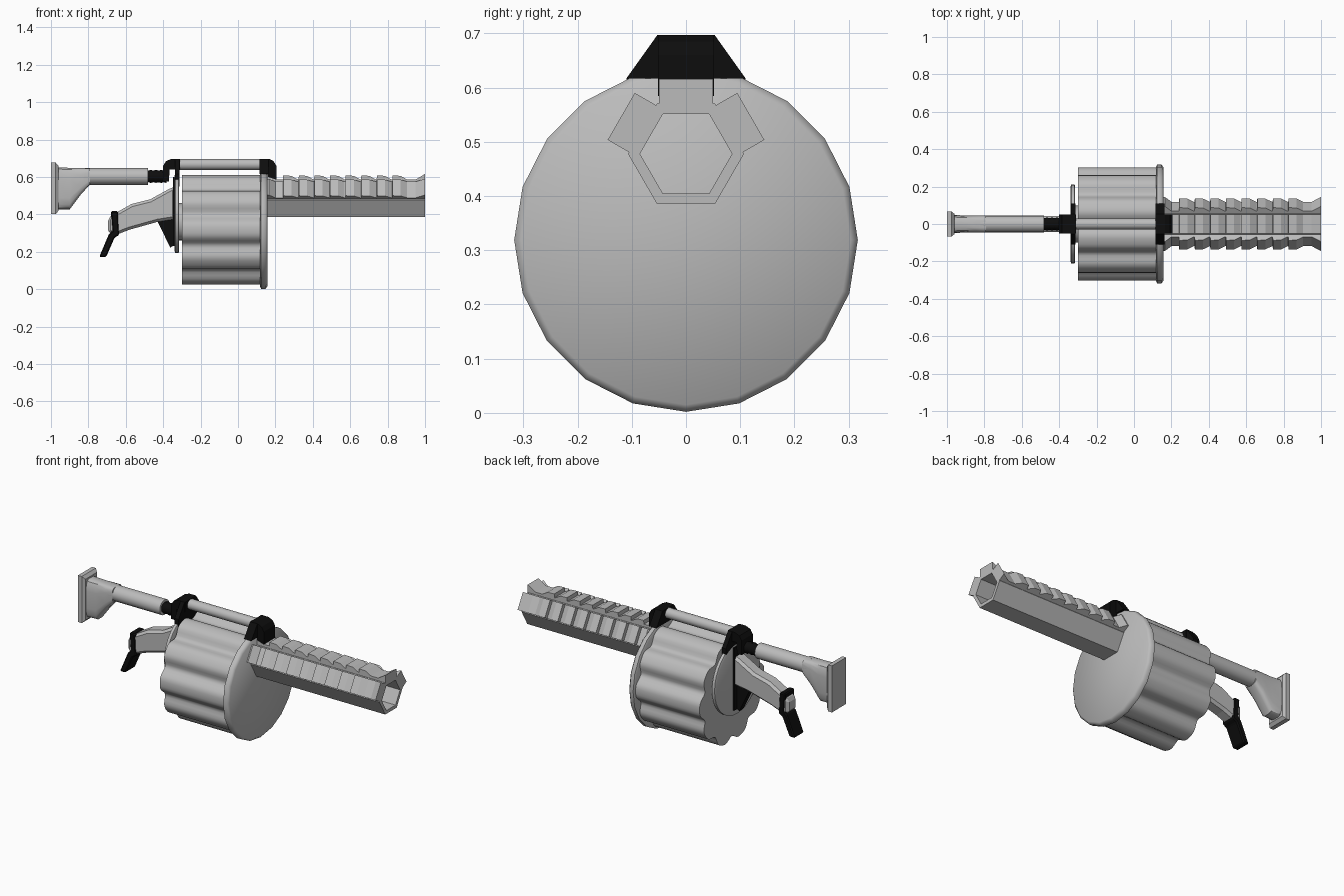
import bpy, bmesh, math
from mathutils import Matrix, Vector

cube = bpy.data.objects.get("Cube")
if cube:
    bpy.data.objects.remove(cube, do_unlink=True)


def material(name, value):
    m = bpy.data.materials.new(name)
    m.use_nodes = True
    colour = (value, value, value, 1)
    m.diffuse_color = colour
    m.node_tree.nodes["Principled BSDF"].inputs["Base Color"].default_value = colour
    return m


GREY = material("light grey metal", 0.5)
BLACK = material("matte black", 0.004)


def finish(name, bm, mat, smooth=None, bevel=0):
    bmesh.ops.recalc_face_normals(bm, faces=bm.faces)
    mesh = bpy.data.meshes.new(name)
    bm.to_mesh(mesh)
    bm.free()
    mesh.materials.append(mat)
    ob = bpy.data.objects.new(name, mesh)
    bpy.context.collection.objects.link(ob)
    if bevel:
        mod = ob.modifiers.new("soft edges", "BEVEL")
        mod.width, mod.segments = bevel, 1
    if smooth:
        bpy.ops.object.select_all(action="DESELECT")
        ob.select_set(True)
        bpy.context.view_layer.objects.active = ob
        bpy.ops.object.shade_smooth_by_angle(angle=math.radians(smooth))
    return ob


def slab(name, outline, half, mat, bevel=0):
    """Side outline in x, z extruded evenly across y."""
    bm = bmesh.new()
    face = bm.faces.new([bm.verts.new((x, -half, z)) for x, z in outline])
    new = bmesh.ops.extrude_face_region(bm, geom=[face])["geom"]
    verts = [v for v in new if isinstance(v, bmesh.types.BMVert)]
    bmesh.ops.translate(bm, vec=(0, 2 * half, 0), verts=verts)
    return finish(name, bm, mat, bevel=bevel)


def loft(name, rings, mat, smooth=None, closed=False, bevel=0):
    """Skin rings of points; cap the ends, or join last to first."""
    bm = bmesh.new()
    rows = [[bm.verts.new(p) for p in ring] for ring in rings]
    n = len(rows[0])
    pairs = list(zip(rows, rows[1:]))
    if closed:
        pairs.append((rows[-1], rows[0]))
    for a, b in pairs:
        for i in range(n):
            j = (i + 1) % n
            bm.faces.new((a[i], a[j], b[j], b[i]))
    if not closed:
        bm.faces.new(rows[0])
        bm.faces.new(rows[-1])
    return finish(name, bm, mat, smooth, bevel)


def ring(x, r, zc, n, radius=lambda a: 1):
    angles = [math.tau * i / n for i in range(n)]
    return [(x, r * radius(a) * math.cos(a), zc + r * radius(a) * math.sin(a))
            for a in angles]


def turned(name, profile, zc, n, mat, smooth=30, closed=False):
    return loft(name, [ring(x, r, zc, n) for x, r in profile], mat, smooth, closed)


def rect(x, hy, z0, z1):
    return [(x, -hy, z0), (x, hy, z0), (x, hy, z1), (x, -hy, z1)]


# Fluted drum with its front and rear discs
DRUM_Z = 0.317


def flute(a):
    valley = 0.5 - 0.5 * math.cos(10 * a)
    return 1 - 0.12 * valley ** 2


loft("drum", [ring(x, 0.302, DRUM_Z, 120, flute) for x in (-0.3, 0.13)], GREY, 40)
turned("front_disc", [(0.118, 0.305), (0.124, 0.317), (0.146, 0.317), (0.158, 0.304)],
       0.319, 20, GREY, 50)
turned("rear_disc", [(-0.34, 0.2), (-0.335, 0.212), (-0.318, 0.212), (-0.315, 0.205)],
       0.405, 32, GREY)
turned("rear_hub", [(-0.32, 0.1), (-0.295, 0.1)], 0.36, 24, GREY)

# Hollow six-sided barrel
BARREL_Z = 0.478
turned("barrel", [(0.15, 0.107), (1, 0.107), (1, 0.085), (0.15, 0.085)],
       BARREL_Z, 6, GREY, None, True)

# Toothed rails on the three upper barrel faces
LOW, HIGH, PITCH = 0.108, 0.138, 0.0835
teeth = [(0.15, HIGH), (0.165, HIGH), (0.2, LOW)]
for k in range(8):
    x = 0.24 + k * PITCH
    teeth += [(x, LOW), (x + 0.002, HIGH - 0.008), (x + 0.045, HIGH - 0.01), (x + 0.08, LOW)]
teeth += [(0.95, LOW), (1, HIGH)]
base = [(1, 0.09), (0.15, 0.09)]
for name, tilt in (("top_rail", 0), ("left_rail", 60), ("right_rail", -60)):
    rail = slab(name, teeth + base, 0.05, GREY)
    rail.data.transform(Matrix.Translation((0, 0, BARREL_Z))
                        @ Matrix.Rotation(math.radians(tilt), 4, "X"))

# Carrying rod and its brackets
turned("top_rod", [(-0.33, 0.03), (0.14, 0.03)], 0.667, 12, GREY, 40)
slab("front_bracket", [(0.118, 0.635), (0.118, 0.697), (0.165, 0.697), (0.19, 0.685),
                       (0.205, 0.66), (0.205, 0.585), (0.16, 0.6), (0.158, 0.635)], 0.052, BLACK)
slab("rear_bracket", [(-0.31, 0.64), (-0.31, 0.697), (-0.355, 0.697), (-0.385, 0.685),
                      (-0.4, 0.66), (-0.4, 0.575), (-0.37, 0.575), (-0.365, 0.64)], 0.052, BLACK)


def flange(name, x0, x1, foot):
    half = [(0.11, 0.617), (0.053, 0.697)]
    shape = [(0.11, foot)] + half if foot < 0.6 else half
    shape = shape + [(-y, z) for y, z in reversed(shape)]
    loft(name, [[(x, y, z) for y, z in shape] for x in (x0, x1)], BLACK)


flange("front_flange", 0.116, 0.164, 0.617)
flange("rear_flange", -0.338, -0.312, 0.55)

# Stock: ribbed collar, tube, flared body and butt plate
collar = [(-0.48 + 0.0138 * i, 0.035 if i % 2 else 0.031) for i in range(8)]
turned("stock_collar", collar, 0.603, 12, BLACK, 40)
turned("stock_tube", [(-0.82, 0.045), (-0.48, 0.045)], 0.603, 16, GREY, 40)


def stock_ring(x, bottom, top, hy):
    mid, hz = (bottom + top) / 2, (top - bottom) / 2
    pts = []
    for i in range(16):
        a = math.tau * (i + 0.5) / 16
        c, s = math.cos(a), math.sin(a)
        pts.append((x, hy * math.copysign(abs(c) ** 0.5, c), mid + hz * math.copysign(abs(s) ** 0.5, s)))
    return pts


loft("stock_body", [stock_ring(-0.97, 0.425, 0.652, 0.05), stock_ring(-0.9, 0.425, 0.65, 0.045),
                    stock_ring(-0.84, 0.506, 0.648, 0.045), stock_ring(-0.79, 0.56, 0.646, 0.045)],
     GREY, 35)
loft("butt_plate", [rect(-1, 0.066, 0.402, 0.677), rect(-0.975, 0.066, 0.402, 0.677),
                    rect(-0.96, 0.054, 0.418, 0.66)], GREY)

# Grip with black cap, tail and trigger
slab("grip", [(-0.335, 0.55), (-0.37, 0.535), (-0.47, 0.48), (-0.57, 0.455), (-0.65, 0.41),
              (-0.695, 0.38), (-0.695, 0.3), (-0.64, 0.295), (-0.58, 0.318), (-0.43, 0.36),
              (-0.335, 0.375)], 0.042, GREY, 0.014)
slab("grip_cap", [(-0.68, 0.417), (-0.642, 0.417), (-0.635, 0.29), (-0.66, 0.275),
                  (-0.705, 0.172), (-0.742, 0.172), (-0.69, 0.295), (-0.672, 0.31)], 0.046, BLACK, 0.006)
slab("trigger", [(-0.43, 0.362), (-0.335, 0.395), (-0.335, 0.24), (-0.362, 0.222)], 0.02, BLACK)
slab("trigger_mount", [(-0.348, 0.6), (-0.335, 0.6), (-0.335, 0.23), (-0.348, 0.23)], 0.045, BLACK)
